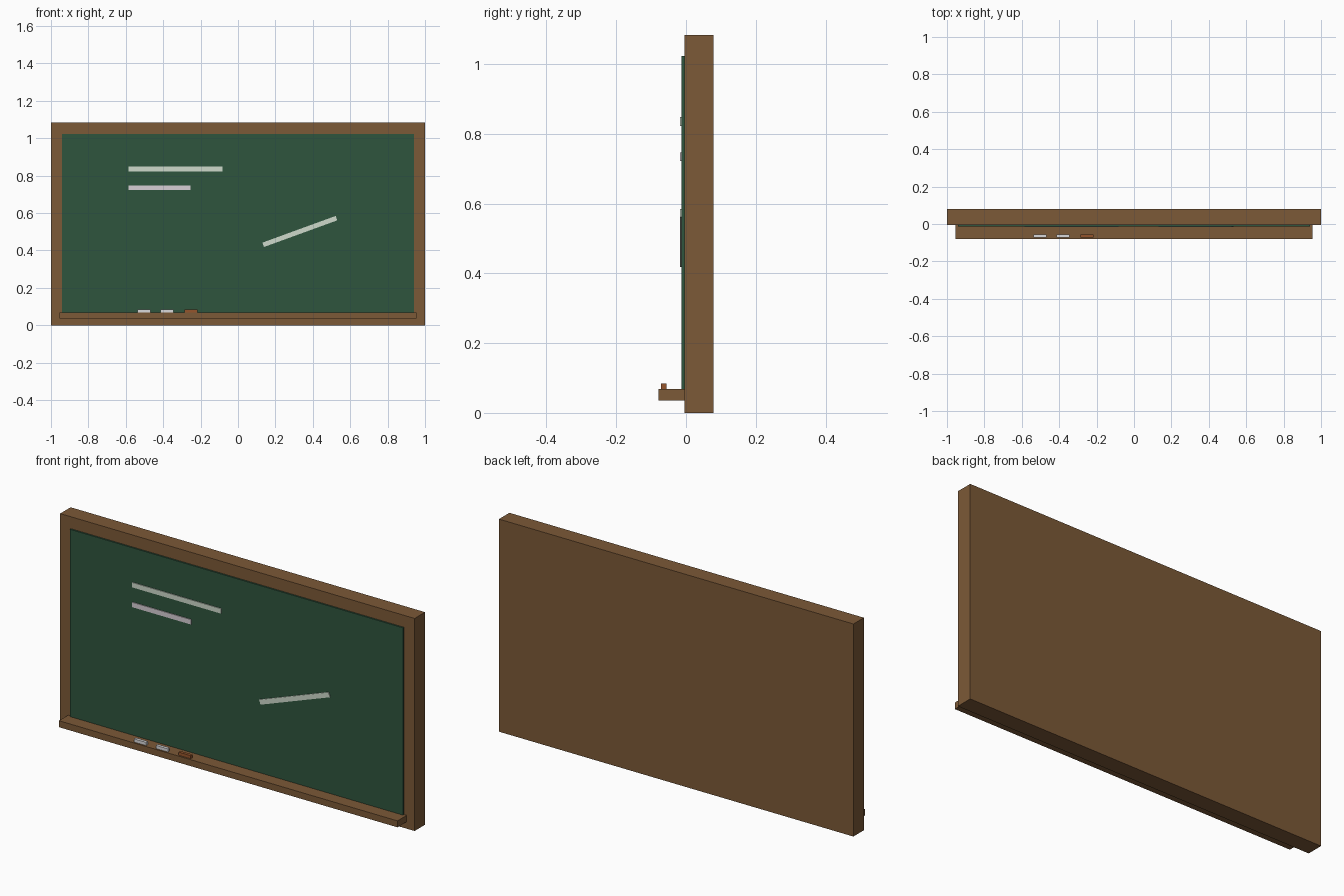
import bpy
import bmesh
from math import radians
from mathutils import Matrix, Vector

cube = bpy.data.objects.get("Cube")
if cube:
    bpy.data.objects.remove(cube, do_unlink=True)


def material(name, rgb):
    mat = bpy.data.materials.new(name)
    mat.use_nodes = True
    color = (*rgb, 1.0)
    mat.diffuse_color = color
    mat.node_tree.nodes["Principled BSDF"].inputs["Base Color"].default_value = color
    return mat


wood = material("brown_wood", (0.20, 0.10, 0.038))
slate = material("green_slate", (0.028, 0.09, 0.048))
chalk = material("pale_green_chalk", (0.62, 0.70, 0.60))
pink_chalk = material("pale_pink_chalk", (0.68, 0.62, 0.66))
white = material("white_chalk", (0.70, 0.70, 0.72))
rust = material("rust_chalk", (0.30, 0.09, 0.025))


def box(name, mat, x, y, z, tilt=0):
    """Box from (min, max) ranges, tilted about its own y axis."""
    lo, hi = (Vector(p) for p in zip(x, y, z))
    bm = bmesh.new()
    bmesh.ops.create_cube(bm, size=1, matrix=Matrix.Diagonal((*(hi - lo), 1)))
    mesh = bpy.data.meshes.new(name)
    bm.to_mesh(mesh)
    bm.free()
    mesh.materials.append(mat)
    obj = bpy.data.objects.new(name, mesh)
    obj.location = (lo + hi) / 2
    obj.rotation_euler.y = -radians(tilt)
    bpy.context.collection.objects.link(obj)
    return obj


# Wooden body, writing surface and ledge
box("frame", wood, (-1, 1), (-0.005, 0.079), (0, 1.084))
box("board", slate, (-0.94, 0.94), (-0.013, 0.03), (0.062, 1.023))
box("tray", wood, (-0.955, 0.955), (-0.079, -0.004), (0.035, 0.068))

# Strokes drawn on the board
stroke = (-0.017, -0.012)
box("long_stroke", chalk, (-0.585, -0.083), stroke, (0.823, 0.848))
box("short_stroke", pink_chalk, (-0.585, -0.254), stroke, (0.722, 0.747))
box("slanted_stroke", chalk, (0.122, 0.539), stroke, (0.489, 0.514), tilt=20)

# Sticks resting on the tray
for name, mat, x, half in (("left_stick", white, -0.503, 0.034),
                           ("middle_stick", white, -0.38, 0.034),
                           ("rust_stick", rust, -0.251, 0.034)):
    box(name, mat, (x - half, x + half), (-0.071, -0.056), (0.067, 0.084))
